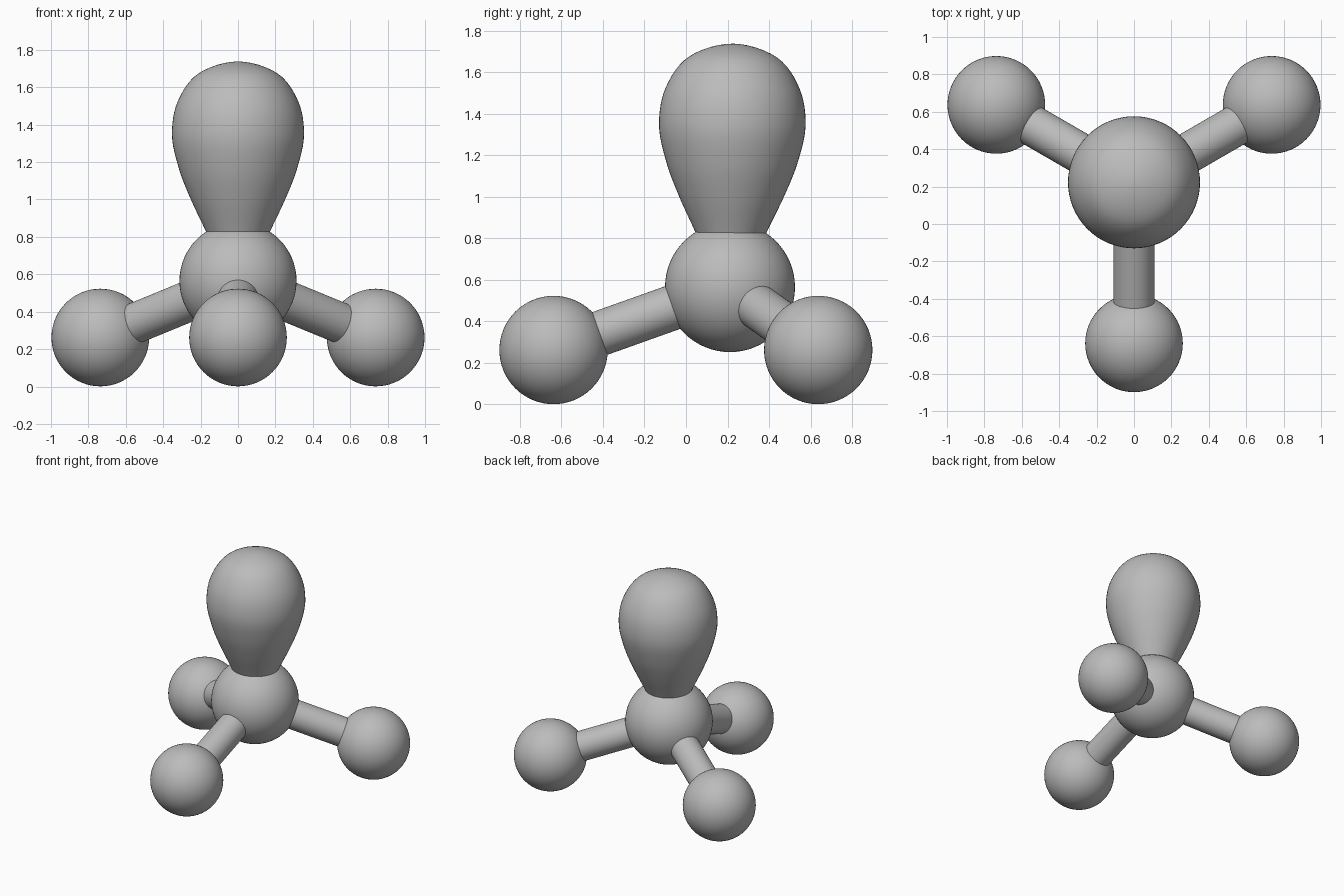
import bpy
import math
from mathutils import Vector

cube = bpy.data.objects.get("Cube")
if cube:
    bpy.data.objects.remove(cube, do_unlink=True)

grey = bpy.data.materials.new("mid grey")
grey.use_nodes = True
colour = (0.5, 0.5, 0.5, 1)
grey.diffuse_color = colour
grey.node_tree.nodes["Principled BSDF"].inputs["Base Color"].default_value = colour

CENTRE = Vector((0, 0.212, 0.565))


def finish(name):
    obj = bpy.context.object
    obj.name = name
    obj.data.materials.append(grey)
    bpy.ops.object.shade_smooth_by_angle(angle=math.radians(40))
    return obj


def ball(name, location, radius):
    bpy.ops.mesh.primitive_uv_sphere_add(segments=64, ring_count=32, radius=radius, location=location)
    return finish(name)


def rod(name, start, end, radius):
    axis = end - start
    bpy.ops.mesh.primitive_cylinder_add(vertices=48, radius=radius, depth=axis.length,
                                        location=(start + end) / 2,
                                        rotation=axis.to_track_quat("Z", "Y").to_euler())
    return finish(name)


# Central ball
ball("central_ball", CENTRE, 0.313)

# Three outer balls on connecting rods
for side, degrees in (("front", -90), ("back_left", 30), ("back_right", 150)):
    a = math.radians(degrees)
    tip = Vector((0.85 * math.cos(a), CENTRE.y + 0.85 * math.sin(a), 0.262))
    ball(side + "_ball", tip, 0.261)
    rod(side + "_rod", CENTRE, tip, 0.109)

# Upright teardrop lobe: a smooth profile of (radius, height above the centre)
profile = [(0.10, 0.10), (0.172, 0.265), (0.252, 0.435), (0.316, 0.60),
           (0.353, 0.78), (0.322, 0.96), (0.21, 1.11), (0, 1.173)]
spline_points = [Vector((r, 0, h)) for r, h in profile]
# Mirror the ends so the curve closes flat at the top
padded = [spline_points[0] * 2 - spline_points[1]] + spline_points + [Vector((-0.21, 0, 1.11))]


def catmull(p, q, r, s, t):
    return 0.5 * (2 * q + (r - p) * t + (2 * p - 5 * q + 4 * r - s) * t ** 2
                  + (3 * q - p - 3 * r + s) * t ** 3)


STEPS = 6
outline = [catmull(*padded[i:i + 4], k / STEPS)
           for i in range(len(profile) - 1) for k in range(STEPS)]
SEGMENTS = 64
verts = [(p.x * math.cos(math.tau * j / SEGMENTS), p.x * math.sin(math.tau * j / SEGMENTS), p.z)
         for p in outline for j in range(SEGMENTS)]
faces = [(i * SEGMENTS + j, i * SEGMENTS + (j + 1) % SEGMENTS,
          (i + 1) * SEGMENTS + (j + 1) % SEGMENTS, (i + 1) * SEGMENTS + j)
         for i in range(len(outline) - 1) for j in range(SEGMENTS)]
verts.append((0, 0, profile[-1][1]))
last = (len(outline) - 1) * SEGMENTS
faces += [(last + j, last + (j + 1) % SEGMENTS, len(verts) - 1) for j in range(SEGMENTS)]
faces.append(tuple(reversed(range(SEGMENTS))))

mesh = bpy.data.meshes.new("lobe")
mesh.from_pydata(verts, [], faces)
lobe = bpy.data.objects.new("lobe", mesh)
bpy.context.collection.objects.link(lobe)
lobe.location = CENTRE
lobe.rotation_euler.x = math.radians(-0.8)
bpy.ops.object.select_all(action="DESELECT")
lobe.select_set(True)
bpy.context.view_layer.objects.active = lobe
finish("lobe")
